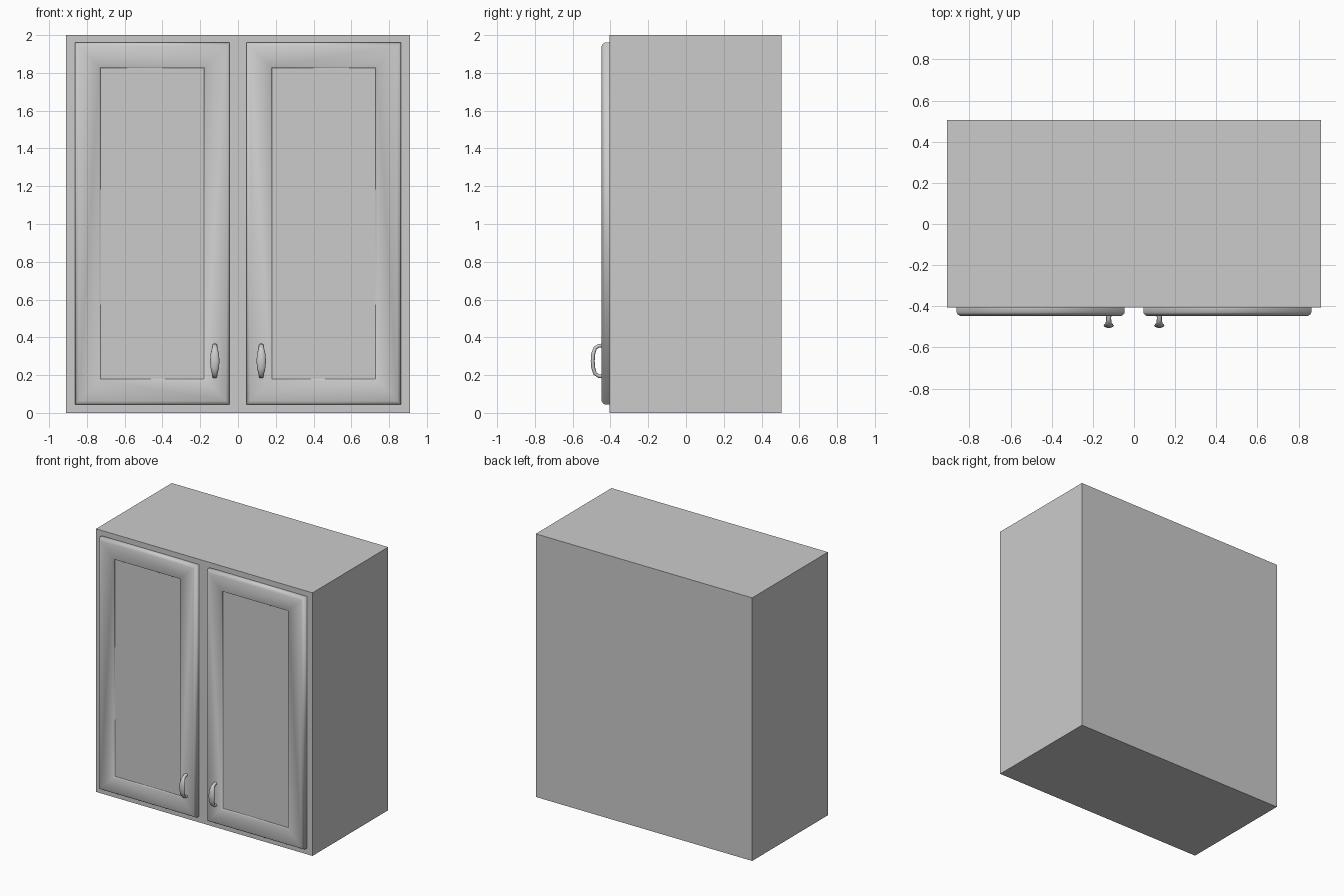
import bpy, bmesh, math
from mathutils import Vector

if "Cube" in bpy.data.objects:
    bpy.data.objects.remove(bpy.data.objects["Cube"])

grey = bpy.data.materials.new("grey")
grey.diffuse_color = (0.6, 0.6, 0.6, 1)
grey.use_nodes = True
grey.node_tree.nodes["Principled BSDF"].inputs["Base Color"].default_value = grey.diffuse_color


def finish(bm, name):
    bmesh.ops.recalc_face_normals(bm, faces=bm.faces)
    me = bpy.data.meshes.new(name)
    bm.to_mesh(me)
    bm.free()
    me.materials.append(grey)
    ob = bpy.data.objects.new(name, me)
    bpy.context.collection.objects.link(ob)
    return ob


def bridge(bm, a, b):
    n = len(a)
    return [bm.faces.new((a[i], a[(i + 1) % n], b[(i + 1) % n], b[i])) for i in range(n)]


# Cabinet body
bm = bmesh.new()
bmesh.ops.create_cube(bm, size=1)
for v in bm.verts:
    v.co = Vector((v.co.x * 1.82, v.co.y * 0.91 + 0.05, v.co.z * 2 + 1))
finish(bm, "cabinet_body")


def door(side, name):
    # Rectangular rings: (inset, y), outer edge to recessed panel
    profile = [(0, -0.405), (0, -0.43), (0.006, -0.44), (0.018, -0.447),
               (0.128, -0.447), (0.134, -0.437)]
    bm = bmesh.new()
    rings = []
    for d, y in profile:
        x0, x1, z0, z1 = 0.045 + d, 0.862 - d, 0.045 + d, 1.96 - d
        rings.append([bm.verts.new((side * x, y, z))
                      for x, z in ((x0, z0), (x1, z0), (x1, z1), (x0, z1))])
    for a, b in zip(rings, rings[1:]):
        for f in bridge(bm, a, b):
            f.smooth = True
    bm.faces.new(rings[-1])   # flat centre panel
    bm.faces.new(rings[0])    # back
    finish(bm, name)


def handle(side, name):
    # Arched pull: half path of (y, z offset, half width, half thickness)
    half = [(-0.44, 0.082, 0.013, 0.011), (-0.462, 0.080, 0.012, 0.010),
            (-0.481, 0.068, 0.015, 0.010), (-0.491, 0.038, 0.022, 0.011),
            (-0.494, 0.0, 0.025, 0.011)]
    path = half + [(y, -z, w, t) for y, z, w, t in reversed(half[:-1])]
    bm = bmesh.new()
    rings = []
    for i, (y, z, w, t) in enumerate(path):
        p, q = path[max(i - 1, 0)], path[min(i + 1, len(path) - 1)]
        tan = Vector((0, q[0] - p[0], q[1] - p[1])).normalized()
        nrm = Vector((0, -tan.z, tan.y))
        ring = []
        for k in range(10):
            a = math.tau * k / 10
            ring.append(bm.verts.new(Vector((side * 0.123 + w * math.cos(a), y, z + 0.275))
                                     + nrm * t * math.sin(a)))
        rings.append(ring)
    for a, b in zip(rings, rings[1:]):
        for f in bridge(bm, a, b):
            f.smooth = True
    bm.faces.new(rings[0])
    bm.faces.new(rings[-1])
    finish(bm, name)


for s, label in ((-1, "left"), (1, "right")):
    door(s, label + "_door")
    handle(s, label + "_handle")
